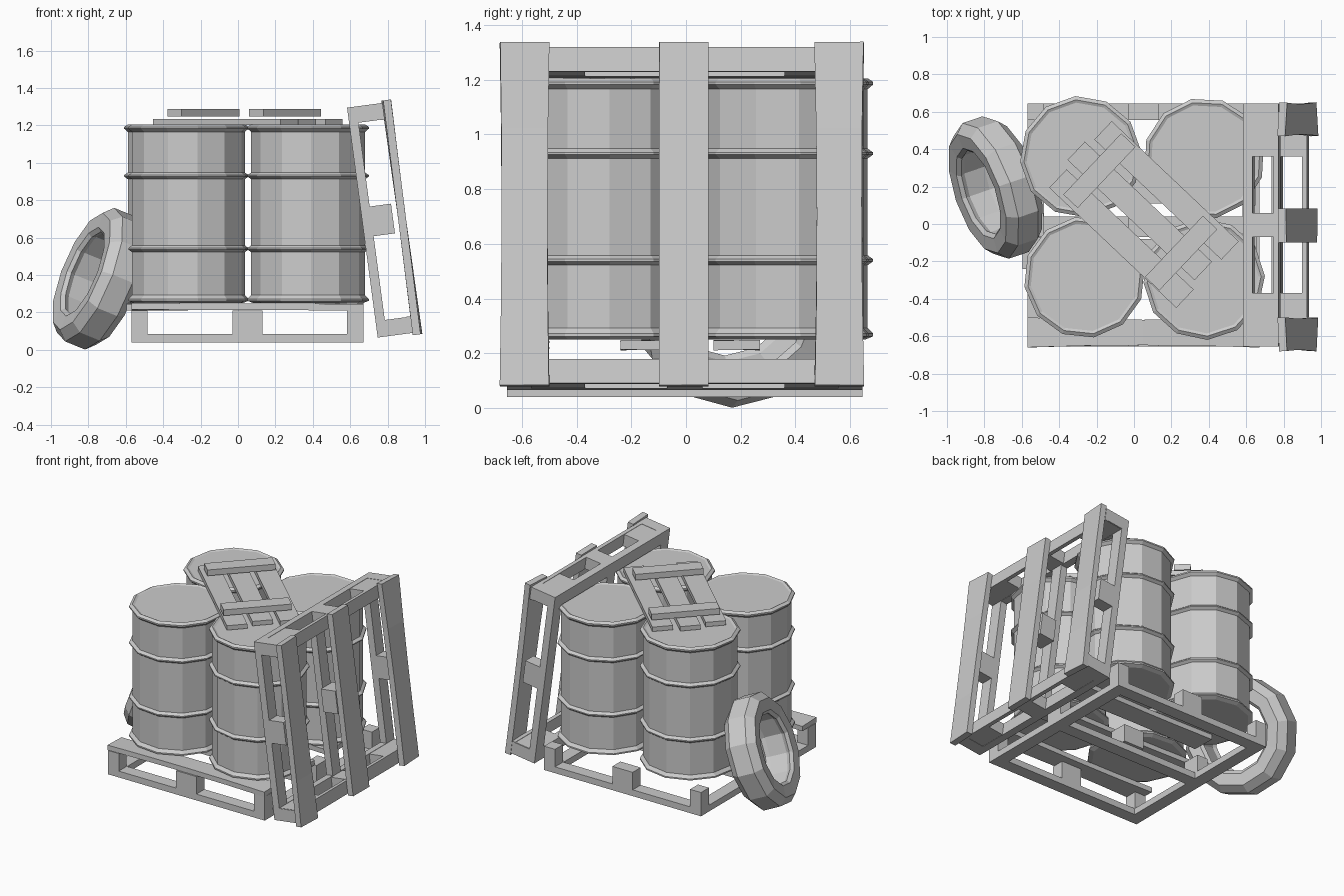
import bpy, bmesh, math
from mathutils import Matrix, Vector

if "Cube" in bpy.data.objects:
    bpy.data.objects.remove(bpy.data.objects["Cube"])


def finish(bm, name, mat):
    bmesh.ops.recalc_face_normals(bm, faces=bm.faces)
    me = bpy.data.meshes.new(name)
    bm.to_mesh(me)
    bm.free()
    ob = bpy.data.objects.new(name, me)
    ob.matrix_world = mat
    bpy.context.collection.objects.link(ob)
    return ob


def plank(name, mat, c, size, bow=0.0, twist=0.0, segs=1):
    """Box with its length on x; bow narrows the middle, twist rolls the ends."""
    bm = bmesh.new()
    rings = []
    for i in range(segs + 1):
        t = 2 * i / segs - 1
        hw = size[1] / 2 - bow * (1 - t * t)
        a = twist * t
        ring = []
        for sy, sz in ((-1, -1), (1, -1), (1, 1), (-1, 1)):
            y, z = sy * hw, sz * size[2] / 2
            ring.append(bm.verts.new((c[0] + t * size[0] / 2,
                                      c[1] + y * math.cos(a) - z * math.sin(a),
                                      c[2] + y * math.sin(a) + z * math.cos(a))))
        rings.append(ring)
    for a, b in zip(rings, rings[1:]):
        for k in range(4):
            bm.faces.new((a[k], a[(k + 1) % 4], b[(k + 1) % 4], b[k]))
    bm.faces.new(rings[0])
    bm.faces.new(rings[-1])
    return finish(bm, name, mat)


def lathe(name, mat, prof, n, closed=False):
    """Faceted solid of revolution about local z from (radius, height) points."""
    bm = bmesh.new()
    rings = []
    for r, z in prof:
        rings.append([bm.verts.new((r * math.cos(2 * math.pi * k / n),
                                    r * math.sin(2 * math.pi * k / n), z)) for k in range(n)])
    pairs = list(zip(rings, rings[1:]))
    if closed:
        pairs.append((rings[-1], rings[0]))
    else:
        bm.faces.new(rings[0])
        bm.faces.new(rings[-1])
    for a, b in pairs:
        for k in range(n):
            bm.faces.new((a[k], a[(k + 1) % n], b[(k + 1) % n], b[k]))
    return finish(bm, name, mat)


def pallet_frame(name, mat, th, block_top):
    """Perimeter frame with a middle runner and nine blocks, bottom at local z = 0."""
    for y in (-0.605, 0, 0.605):
        plank(name + "_runner", mat, (0, y, th / 2), (1.24, 0.09, th))
    for x in (-0.575, 0.575):
        plank(name + "_end_board", mat, (x, 0, th / 2), (0.09, 1.12, th))
    h = block_top - th
    for x, lx in ((-0.577, 0.086), (0, 0.16), (0.577, 0.086)):
        for y in (-0.605, 0, 0.605):
            plank(name + "_block", mat, (x, y * 1.0, th + h / 2), (lx, 0.13 if y == 0 else 0.09, h))


# base pallet with its remaining deck boards
base = Matrix.Translation((0.05, -0.005, 0.04))
pallet_frame("base_pallet", base, 0.045, 0.17)
plank("base_front_deck_board", base, (0, -0.575, 0.19), (1.24, 0.16, 0.035), 0.012, 0.03, 4)
plank("base_middle_deck_board", base, (-0.02, -0.15, 0.19), (1.25, 0.17, 0.035), 0.01, -0.02, 4)
plank("base_broken_deck_board", base, (0.06, 0.19, 0.19), (1.08, 0.17, 0.035), 0.01, 0.02, 4)

# pallet leaning against the drums
lean = Matrix.Translation((0.665, -0.005, 0.68)) @ Matrix.Rotation(math.radians(82.4), 4, 'Y')
pallet_frame("leaning_pallet", lean, 0.05, 0.165)
for x in (-0.575, 0.575):
    plank("leaning_cross_board", lean, (x, 0, 0.178), (0.09, 1.3, 0.026))
    for y in (-0.505, 0.505):
        plank("leaning_corner_block", lean, (x, y, 0.107), (0.086, 0.28, 0.115))
for y, tw, bow in ((-0.585, 0.05, 0.006), (-0.003, 0.015, 0.0), (0.565, -0.06, 0.008)):
    plank("leaning_deck_board", lean, (0, y, 0.213), (1.265, 0.18, 0.042), bow, tw, 4)

# four ribbed steel drums
R, r = 0.325, 0.305
prof = [(0.295, 0.25), (R, 0.262), (R, 0.272), (r, 0.292)]
for z in (0.54, 0.93):
    prof += [(r, z - 0.018), (R, z - 0.004), (R, z + 0.004), (r, z + 0.018)]
prof += [(r, 1.165), (R, 1.182), (R, 1.192), (r, 1.205), (0.29, 1.198)]
for x, y, a in ((-0.285, 0.36, 5), (0.375, 0.35, 12), (-0.265, -0.285, 9), (0.375, -0.295, 3)):
    m = Matrix.Translation((x, y, 0)) @ Matrix.Rotation(math.radians(a), 4, 'Z')
    lathe("drum", m, prof, 12)

# small slatted lid lying diagonally on the drums
lid = Matrix.Translation((0, 0, 1.2)) @ Matrix.Rotation(math.radians(-43.4), 4, 'Z')
for x, y in ((0.005, -0.103), (-0.026, 0.072), (0.003, 0.25)):
    plank("lid_slat", lid, (x, y, 0.019), (0.935, 0.135, 0.032))
for x, y in ((-0.33, 0.08), (0.29, 0.06)):
    plank("lid_batten", lid, (x, y, 0.067), (0.105, 0.45, 0.042))

# worn tyre leaning on the left side
axis = Vector((-0.88, -0.3, 0.36)).normalized()
tyre = Matrix.Translation((-0.74, 0.195, 0.38)) @ axis.to_track_quat('Z', 'Y').to_matrix().to_4x4()
lathe("tyre", tyre, [(0.235, 0.085), (0.255, 0.105), (0.335, 0.11), (0.383, 0.06), (0.383, -0.06),
                     (0.335, -0.11), (0.255, -0.105), (0.235, -0.085), (0.25, -0.06), (0.25, 0.06)],
      12, True)
